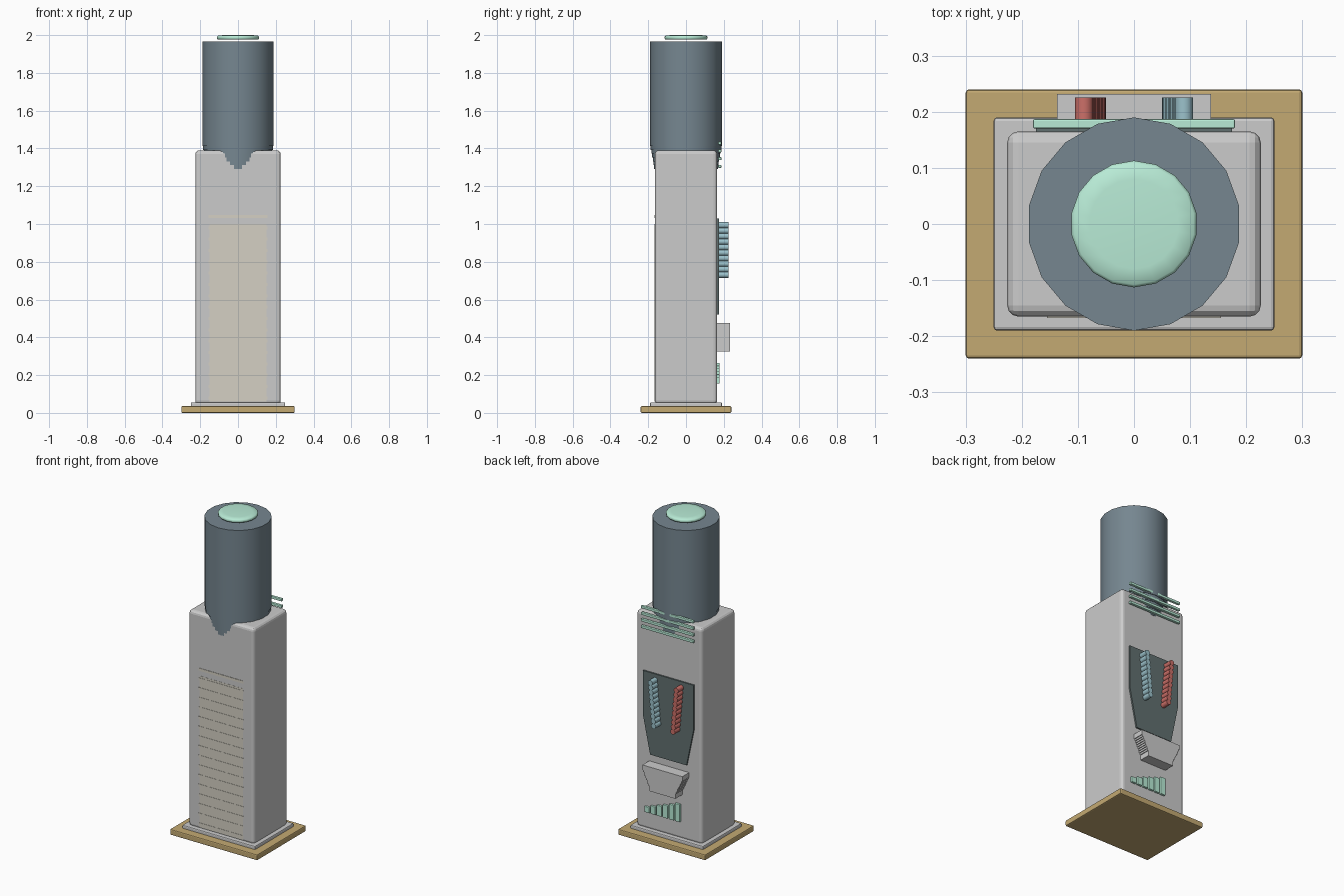
import bpy, bmesh, math

if "Cube" in bpy.data.objects:
    bpy.data.objects.remove(bpy.data.objects["Cube"])


def material(name, r, g, b):
    m = bpy.data.materials.new(name)
    m.diffuse_color = (r, g, b, 1)
    m.use_nodes = True
    m.node_tree.nodes["Principled BSDF"].inputs["Base Color"].default_value = m.diffuse_color
    return m


GOLD = material("gold", .55, .40, .17)
MINT = material("mint", .48, .83, .67)
SLATE = material("slate", .18, .24, .28)
BLUE = material("blue", .33, .54, .60)
RED = material("red", .60, .16, .14)
DARK = material("dark_panel", .12, .16, .16)
CREAM = material("cream", .66, .63, .55)


def finish(name, bm, mat=None, bevel=0, segments=2, smooth=None):
    bmesh.ops.recalc_face_normals(bm, faces=bm.faces)
    me = bpy.data.meshes.new(name)
    bm.to_mesh(me)
    bm.free()
    ob = bpy.data.objects.new(name, me)
    bpy.context.collection.objects.link(ob)
    if mat:
        me.materials.append(mat)
    if bevel:
        mod = ob.modifiers.new("bevel", "BEVEL")
        mod.width, mod.segments = bevel, segments
    if smooth:
        bpy.ops.object.select_all(action='DESELECT')
        ob.select_set(True)
        bpy.context.view_layer.objects.active = ob
        bpy.ops.object.shade_smooth_by_angle(angle=math.radians(smooth))
    return ob


def prism(name, pts, y0, y1, mat=None, bevel=0, segments=2, smooth=None):
    """Extrude an x-z outline from y0 to y1."""
    bm = bmesh.new()
    face = bm.faces.new([bm.verts.new((x, y0, z)) for x, z in pts])
    ext = bmesh.ops.extrude_face_region(bm, geom=[face])
    for v in ext["geom"]:
        if isinstance(v, bmesh.types.BMVert):
            v.co.y = y1
    return finish(name, bm, mat, bevel, segments, smooth)


def box(name, x0, x1, y0, y1, z0, z1, mat=None, bevel=0, segments=2):
    pts = [(x0, z0), (x1, z0), (x1, z1), (x0, z1)]
    return prism(name, pts, y0, y1, mat, bevel, segments)


def lathe(name, profile, mat, sides=18, smooth=35):
    """Revolve (radius, z) pairs around z and cap both ends."""
    bm = bmesh.new()
    rings = []
    for r, z in profile:
        angles = [math.pi / 2 + 2 * math.pi * i / sides for i in range(sides)]
        rings.append([bm.verts.new((r * math.cos(a), r * math.sin(a), z)) for a in angles])
    for a, b in zip(rings, rings[1:]):
        for i in range(sides):
            j = (i + 1) % sides
            bm.faces.new((a[i], a[j], b[j], b[i]))
    bm.faces.new(rings[0])
    bm.faces.new(rings[-1])
    return finish(name, bm, mat, smooth=smooth)


# Base plate, plinth and cabinet
box("base_plate", -.30, .30, -.24, .24, 0, .036, GOLD, .006)
box("plinth", -.25, .25, -.19, .19, .03, .056, None, .006)
box("cabinet", -.226, .226, -.165, .165, .045, 1.39, None, .02, 3)

# Flush slatted panel on the plain side
box("rear_panel", -.15, .15, -.166, -.15, .06, 1.0, CREAM)
for i in range(17):
    z = 1.04 - i * .06
    box("rear_slat", -.155, .155, -.1675, -.15, z - .008, z + .008, CREAM)

# Water bottle with stepped shoulder sinking into the cabinet
profile = []
steps = 7
for i in range(steps):
    r = .165 + .022 * i / (steps - 1)
    z = 1.272 + .02 * i
    profile += [(r, z), (r, z + .02)]
profile += [(.19, 1.412), (.19, 1.967)]
lathe("water_bottle", profile, SLATE)
lathe("bottle_cap", [(.110, 1.978), (.113, 1.982), (.113, 1.992), (.108, 1.997), (.08, 2.0)], MINT, smooth=60)

# Upper trim strips
for i in range(4):
    z = 1.305 + i * .041
    box("trim_strip", -.18, .18, .170, .187, z - .008, z + .008, MINT, .003)

# Tap panel
prism("tap_panel", [(-.175, 1.03), (.175, 1.03), (.175, .76), (.125, .52), (-.125, .52), (-.175, .76)],
      .155, .174, DARK)

# Taps: leaning stacks of short round bars
for side, mat, label in ((1, BLUE, "cold_tap"), (-1, RED, "hot_tap")):
    for i in range(10):
        t = i / 9
        cx, cz = side * (.089 - .023 * t), .994 - .263 * t
        pts = [(cx + .016 * math.cos(k * math.pi / 8), cz + .016 * math.sin(k * math.pi / 8)) for k in range(16)]
        prism(label, pts, .165, .225, mat, smooth=35)

# Drip tray with stepped sides
right = [(.137, .475), (.137, .445)]
for i in range(9):
    x, z = .137 - .047 * (i + 1) / 9, .445 - .1 * i / 9
    right += [(x, z), (x, z - .1 / 9)]
right += [(.09, .325)]
clean = [p for i, p in enumerate(right) if i == 0 or math.dist(p, right[i - 1]) > 1e-5]
prism("drip_tray", clean + [(-x, z) for x, z in reversed(clean)], .155, .232)

# Level bars growing across the lower cabinet
for i in range(6):
    x = .146 - i * .042
    h = .035 + .075 * i / 5
    box("level_bar", x - .017, x + .017, .155, .178, .155, .155 + h, MINT, .003)
